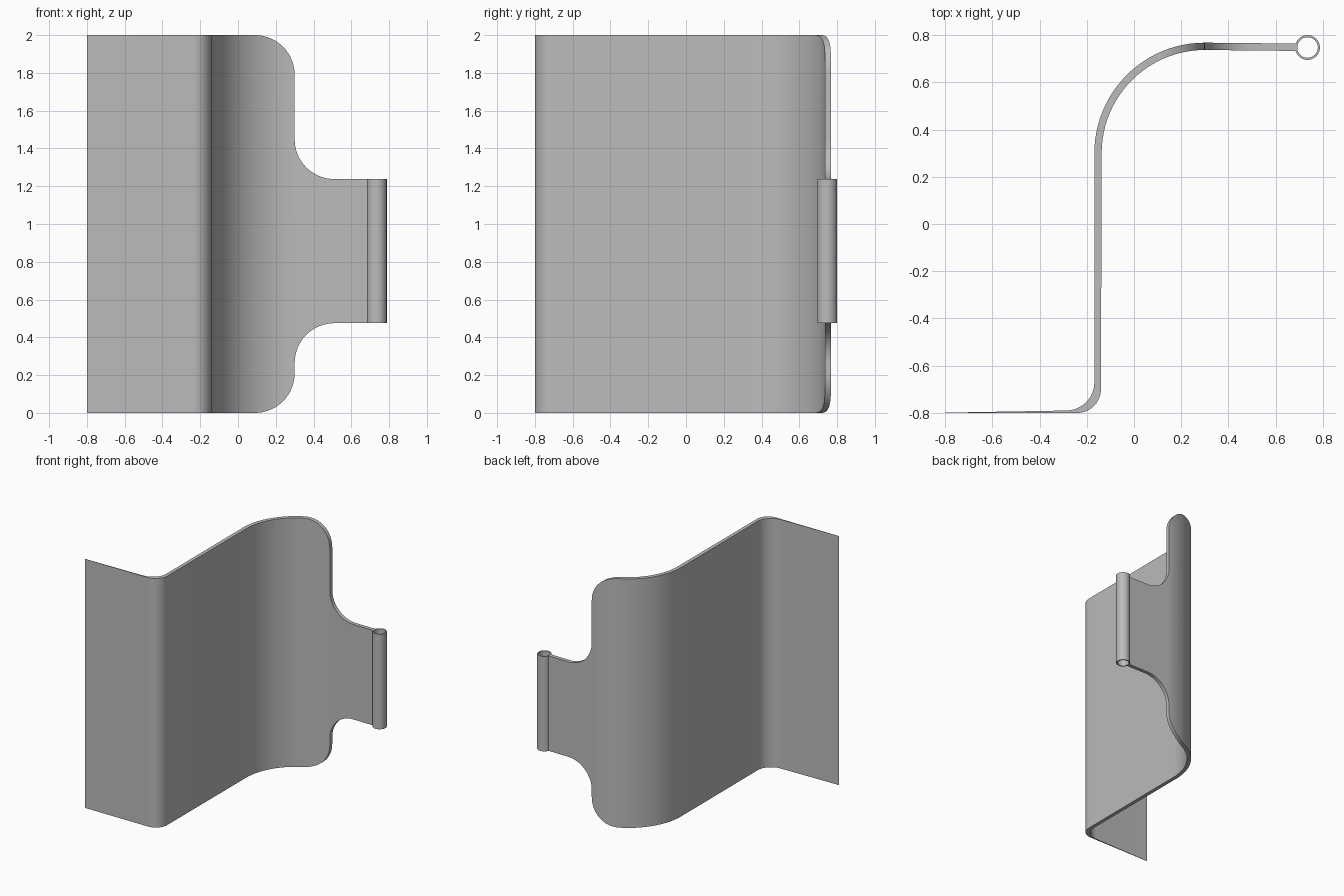
import bpy, bmesh
from math import cos, sin, radians

cube = bpy.data.objects.get("Cube")
if cube:
    bpy.data.objects.remove(cube, do_unlink=True)

grey = bpy.data.materials.new("plain grey")
grey.use_nodes = True
colour = (0.5, 0.5, 0.5, 1)
grey.diffuse_color = colour
grey.node_tree.nodes["Principled BSDF"].inputs["Base Color"].default_value = colour


def arc(cx, cy, r, start, end, steps=16):
    angles = [radians(start + (end - start) * i / steps) for i in range(steps + 1)]
    return [(cx + r * cos(a), cy + r * sin(a)) for a in angles]


def prism(name, outline, place, low, high):
    """Extrude a 2D outline; place maps (u, v, depth) to a 3D point."""
    bm = bmesh.new()
    ends = [[bm.verts.new(place(u, v, d)) for u, v in outline] for d in (low, high)]
    for ring in ends:
        bm.faces.new(ring)
    n = len(outline)
    for i in range(n):
        j = (i + 1) % n
        bm.faces.new((ends[0][i], ends[0][j], ends[1][j], ends[1][i]))
    bmesh.ops.recalc_face_normals(bm, faces=bm.faces)
    return add_object(name, bm)


def add_object(name, bm):
    mesh = bpy.data.meshes.new(name)
    bm.to_mesh(mesh)
    bm.free()
    mesh.materials.append(grey)
    obj = bpy.data.objects.new(name, mesh)
    bpy.context.collection.objects.link(obj)
    return obj


def smooth(obj):
    bpy.ops.object.select_all(action='DESELECT')
    obj.select_set(True)
    bpy.context.view_layer.objects.active = obj
    bpy.ops.object.shade_smooth_by_angle(angle=radians(30))


# Bent plate: tapered flap, straight wall, wide bend, hinge tongue
front_side = ([(-0.8, -0.8)] + arc(-0.24, -0.70, 0.10, -90, 0)
              + arc(0.30, 0.30, 0.437, 180, 90, 24) + [(0.688, 0.733)])
back_side = ([(0.688, 0.764)] + arc(0.30, 0.30, 0.468, 90, 180, 24)
             + arc(-0.288, -0.67, 0.12, 0, -90) + [(-0.8, -0.799)])
plate = prism("bent_plate", front_side + back_side,
              lambda u, v, d: (u, v, d), 0, 2)

# Cutter with the rounded shoulders and the narrow tongue
silhouette = ([(-1, -0.1), (0.09, -0.1)] + arc(0.09, 0.21, 0.21, -90, 0)
              + arc(0.51, 0.265, 0.21, 180, 90) + [(0.9, 0.475), (0.9, 1.238)]
              + arc(0.51, 1.448, 0.21, 270, 180) + arc(0.09, 1.79, 0.21, 0, 90)
              + [(0.09, 2.1), (-1, 2.1)])
cutter = prism("outline_cutter", silhouette,
               lambda u, v, d: (u, d, v), -1, 1)
cutter.hide_render = True

cut = plate.modifiers.new("outline", 'BOOLEAN')
cut.operation = 'INTERSECT'
cut.solver = 'EXACT'
cut.object = cutter
bpy.context.view_layer.objects.active = plate
bpy.ops.object.modifier_apply(modifier=cut.name)
bpy.data.objects.remove(cutter, do_unlink=True)
smooth(plate)

# Hollow hinge tube
bm = bmesh.new()
sides = 40
rings = []
for radius, z in ((0.0525, 0.475), (0.0525, 1.238), (0.0435, 1.238), (0.0435, 0.475)):
    points = arc(0.735, 0.7475, radius, 0, 360, sides)[:-1]
    rings.append([bm.verts.new((x, y, z)) for x, y in points])
for k in range(4):
    a, b = rings[k], rings[(k + 1) % 4]
    for i in range(sides):
        j = (i + 1) % sides
        bm.faces.new((a[i], a[j], b[j], b[i]))
bmesh.ops.recalc_face_normals(bm, faces=bm.faces)
smooth(add_object("hinge_tube", bm))
